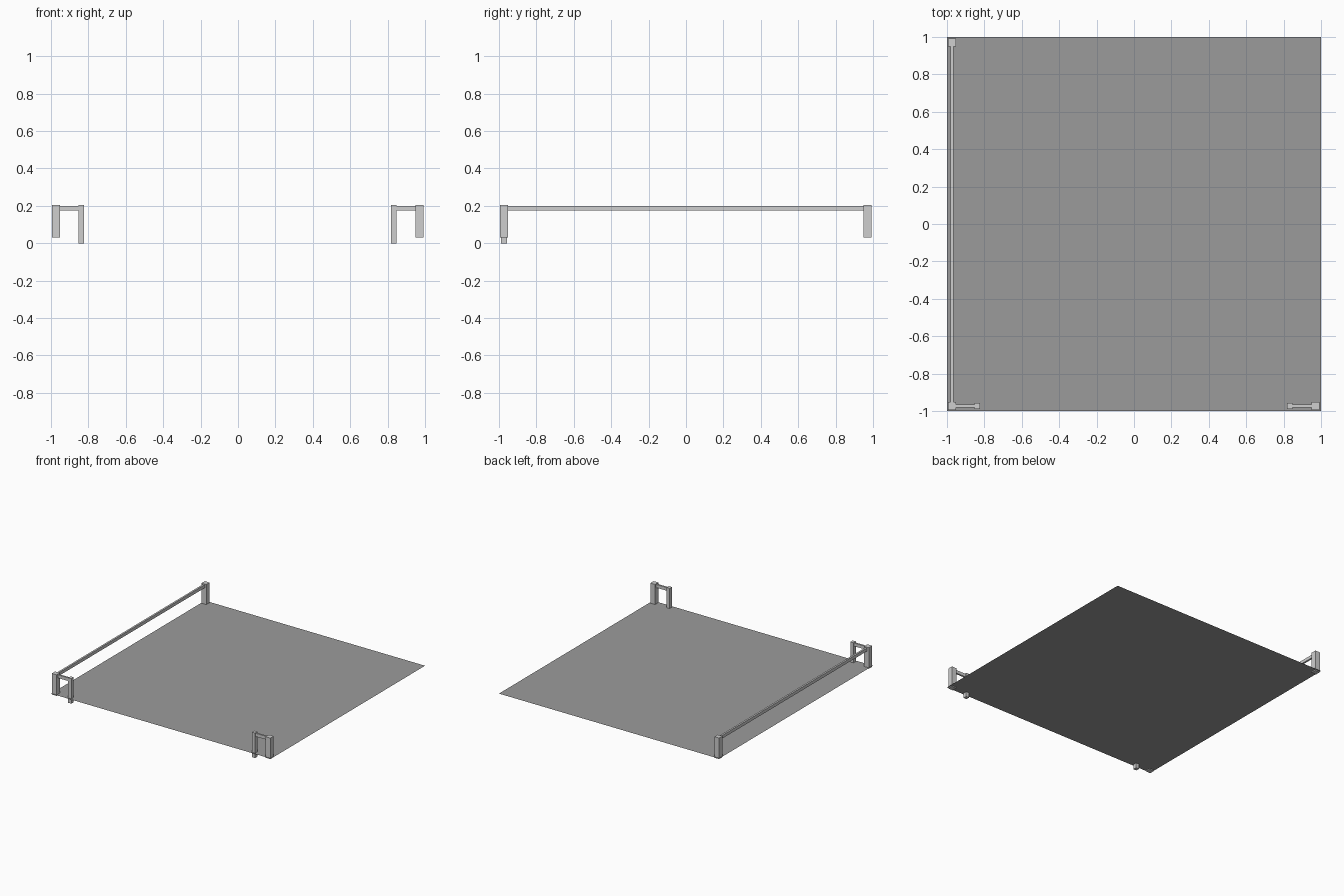
import bpy
import bmesh

if "Cube" in bpy.data.objects:
    bpy.data.objects.remove(bpy.data.objects["Cube"])


def material(name, value):
    m = bpy.data.materials.new(name)
    m.diffuse_color = (value, value, value, 1.0)
    m.use_nodes = True
    m.node_tree.nodes["Principled BSDF"].inputs["Base Color"].default_value = m.diffuse_color
    return m


LIGHT = material("light grey metal", 0.62)
FLOOR = material("mid grey floor", 0.33)


def finish(name, bm, mat):
    mesh = bpy.data.meshes.new(name)
    bm.to_mesh(mesh)
    bm.free()
    mesh.materials.append(mat)
    obj = bpy.data.objects.new(name, mesh)
    bpy.context.collection.objects.link(obj)
    return obj


def box(name, xs, ys, zs, mat=LIGHT):
    """Box between the given low and high limits on each axis."""
    bm = bmesh.new()
    bmesh.ops.create_cube(bm, size=1.0)
    for v in bm.verts:
        for i, (lo, hi) in enumerate((xs, ys, zs)):
            v.co[i] = lo if v.co[i] < 0 else hi
    return finish(name, bm, mat)


# Floor: a single sheet with no thickness
bm = bmesh.new()
bmesh.ops.create_grid(bm, x_segments=1, y_segments=1, size=1.0)
for v in bm.verts:
    v.co.z = 0.04
finish("floor_sheet", bm, FLOOR)

POST_Z = (0.032, 0.205)
RAIL_Z = (0.174, 0.2)
LEFT, RIGHT = (-0.995, -0.952), (0.948, 0.991)
FRONT, BACK = (-0.995, -0.952), (0.948, 0.991)

# Corner posts
box("front_left_post", LEFT, FRONT, POST_Z)
box("front_right_post", RIGHT, FRONT, POST_Z)
box("back_left_post", LEFT, BACK, POST_Z)

# Slim inner posts reaching the ground beside the front opening
box("left_gate_post", (-0.852, -0.823), (-0.988, -0.957), (0.0, 0.205))
box("right_gate_post", (0.818, 0.847), (-0.988, -0.957), (0.0, 0.205))

# Rails
box("front_left_rail", (-0.952, -0.852), (-0.98, -0.966), RAIL_Z)
box("front_right_rail", (0.847, 0.948), (-0.98, -0.966), RAIL_Z)
box("left_side_rail", (-0.981, -0.966), (-0.952, 0.948), RAIL_Z)
